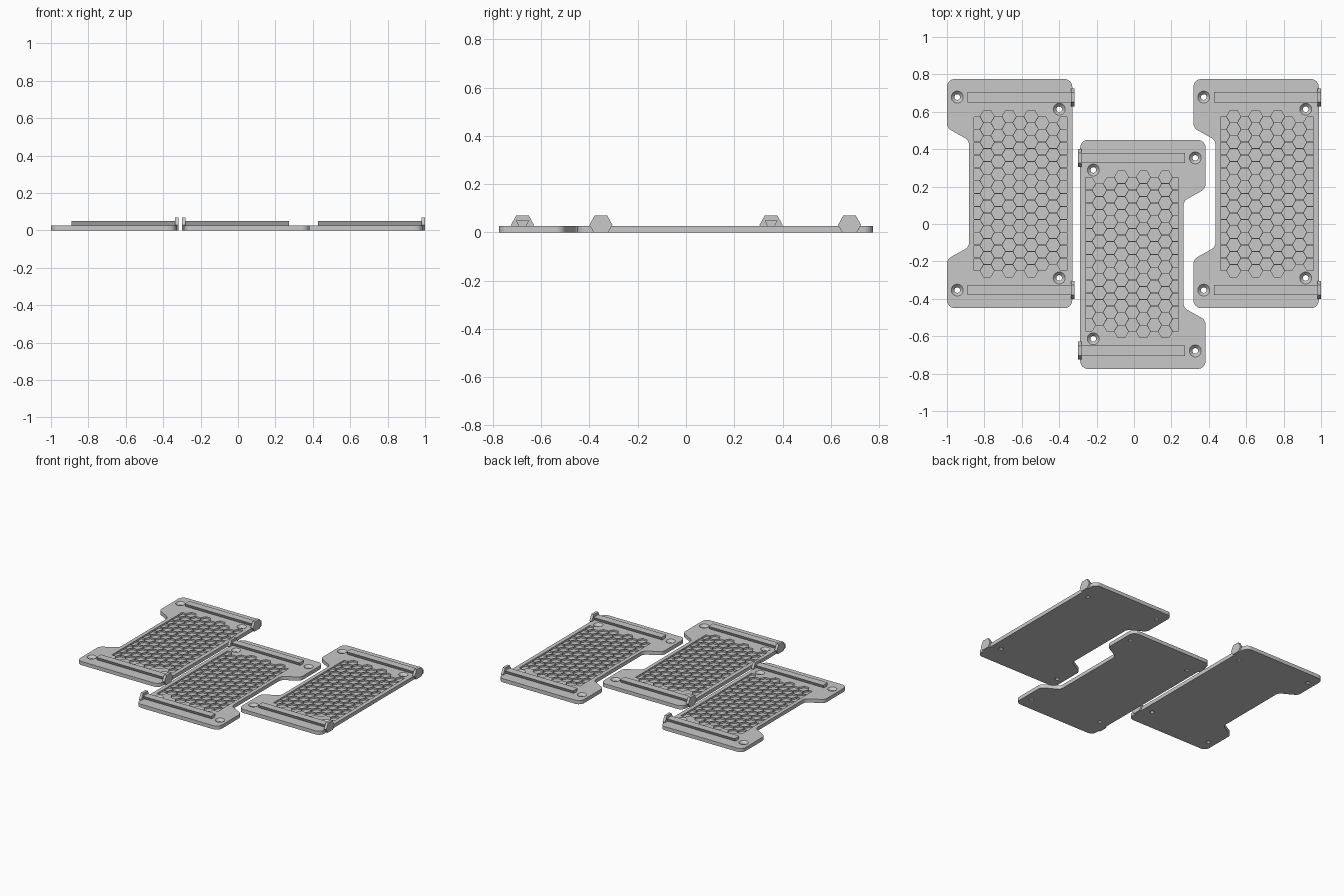
import bpy, bmesh, math
from mathutils import Vector

if "Cube" in bpy.data.objects:
    bpy.data.objects.remove(bpy.data.objects["Cube"])

T = 0.027                      # plate thickness
FLOOR = 0.0145                 # height of the pocket floors
grey = bpy.data.materials.new("plain grey")
grey.diffuse_color = (0.58, 0.58, 0.58, 1)
grey.use_nodes = True
grey.node_tree.nodes["Principled BSDF"].inputs["Base Color"].default_value = grey.diffuse_color


def skin(bm, rings, cap_first=True, cap_last=True):
    """Walls through equal-length rings of points; returns the edges of the first and last ring."""
    loops = [[bm.verts.new(p) for p in ring] for ring in rings]
    n = len(loops[0])
    for a, b in zip(loops, loops[1:]):
        for i in range(n):
            j = (i + 1) % n
            bm.faces.new((a[i], a[j], b[j], b[i]))
    if cap_first:
        bm.faces.new(loops[0][::-1])
    if cap_last:
        bm.faces.new(loops[-1])
    return [[bm.edges.get((lp[i - 1], lp[i])) for i in range(n)] for lp in (loops[0], loops[-1])]


def make(name, bm):
    bmesh.ops.recalc_face_normals(bm, faces=bm.faces)
    me = bpy.data.meshes.new(name)
    bm.to_mesh(me)
    bm.free()
    me.materials.append(grey)
    ob = bpy.data.objects.new(name, me)
    bpy.context.collection.objects.link(ob)
    return ob


def fillet(pts, r, steps=6):
    """Round every corner of a closed outline."""
    out = []
    for i, p in enumerate(pts):
        p = Vector(p)
        u = (Vector(pts[i - 1]) - p).normalized()
        v = (Vector(pts[(i + 1) % len(pts)]) - p).normalized()
        half = u.angle(v) / 2
        c = p + (u + v).normalized() * (r / math.sin(half))
        t = r / math.tan(half)
        a, b = p + u * t - c, p + v * t - c
        sweep = a.angle(b)
        for k in range(steps + 1):
            s = k / steps
            d = (a * math.sin((1 - s) * sweep) + b * math.sin(s * sweep)) / math.sin(sweep)
            out.append(c + d)
    return out


# Plate rim, with a notch in one long side
outline = fillet([(0.335, -0.6125), (0.335, 0.6125), (-0.335, 0.6125), (-0.335, 0.351),
                  (-0.217, 0.285), (-0.217, -0.285), (-0.335, -0.351), (-0.335, -0.6125)], 0.042)
bm = bmesh.new()
bottom, top = skin(bm, [[(p.x, p.y, z) for p in outline] for z in (0, T)], False, False)

# Countersunk screw holes
holes = [(x, s * y) for x, y in ((-0.28, 0.516), (0.265, 0.451)) for s in (1, -1)]
for hx, hy in holes:
    low, high = skin(bm, [[(hx + r * math.cos(k * math.tau / 24), hy + r * math.sin(k * math.tau / 24), z)
                           for k in range(24)]
                          for r, z in ((0.015, 0), (0.015, 0.009), (0.032, T))], False, False)
    bottom += low
    top += high

# Honeycomb pockets, trimmed straight at both sides and left out beside the screw holes
pitch, step, radius = 0.0688, 0.0587, 0.0372
left, right = -0.19, 0.306
for col in range(-1, 8):
    cx = -0.12 + step * col
    odd = col % 2
    for row in range(12 if odd else 13):
        cy = (row - (5.5 if odd else 6)) * pitch
        if any(math.hypot(cx - hx, cy - hy) < 0.072 for hx, hy in holes):
            continue
        hexa = []
        for k in range(6):
            x = cx + radius * math.cos(k * math.pi / 3)
            if k % 3 or left < x < right:
                hexa.append((min(max(x, left), right), cy + radius * math.sin(k * math.pi / 3)))
        top += skin(bm, [[(x, y, z) for x, y in hexa] for z in (T, FLOOR)], False, True)[0]

# Top and bottom sheets around the openings
bmesh.ops.triangle_fill(bm, use_beauty=True, edges=top, normal=(0, 0, 1))
bmesh.ops.triangle_fill(bm, use_beauty=True, edges=bottom, normal=(0, 0, 1))
plate = make("plate_left", bm)

# Dovetail rails and their end stops
bm_rail, bm_stop = bmesh.new(), bmesh.new()
rail = [(-0.015, T - 0.002), (0.015, T - 0.002), (0.027, 0.05), (-0.027, 0.05)]
stop = [(-0.03, 0), (0.03, 0), (0.048, 0.03), (0.026, 0.07), (-0.026, 0.07), (-0.048, 0.03)]
for s in (1, -1):
    skin(bm_rail, [[(x, s * 0.515 + y, z) for y, z in rail] for x in (-0.225, 0.33)])
    skin(bm_stop, [[(x, s * 0.515 + y, z) for y, z in stop] for x in (0.328, 0.347)])
parts = {"plate": plate, "rails": make("rails_left", bm_rail), "end_stops": make("end_stops_left", bm_stop)}

# Three copies, the middle one turned half round
places = (("left", -0.665, 0.1625, 0), ("middle", 0.0475, -0.1625, math.pi), ("right", 0.653, 0.1625, 0))
for part, source in parts.items():
    for side, x, y, turn in places:
        ob = source
        if side != "left":
            ob = source.copy()
            bpy.context.collection.objects.link(ob)
        ob.name = f"{part}_{side}"
        ob.location = (x, y, 0)
        ob.rotation_euler.z = turn
